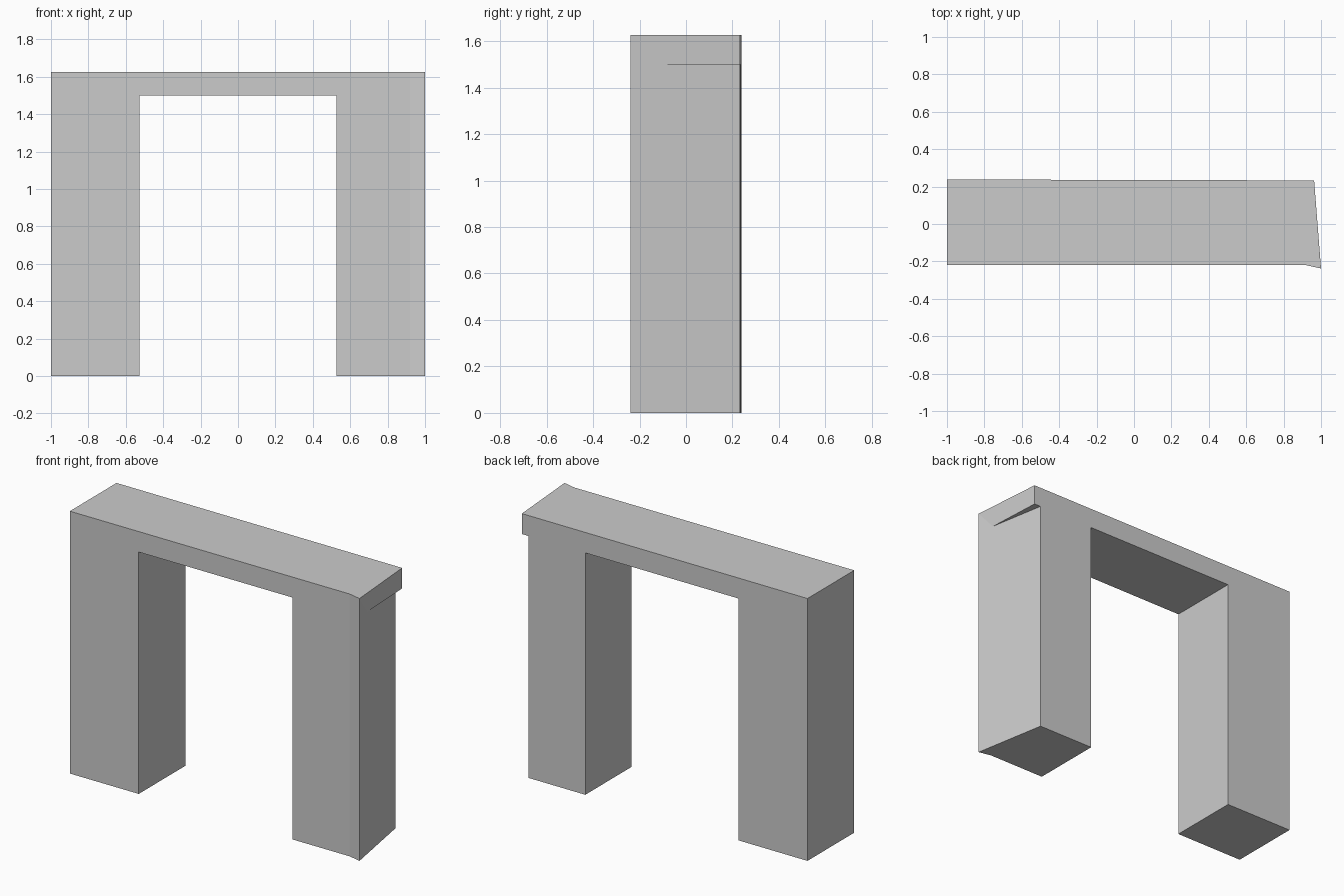
import bpy
import bmesh
from mathutils import Vector

cube = bpy.data.objects.get("Cube")
if cube:
    bpy.data.objects.remove(cube, do_unlink=True)

# One plain stone colour
stone = bpy.data.materials.new("stone_grey")
stone.use_nodes = True
colour = (0.6, 0.6, 0.6, 1)
stone.diffuse_color = colour
stone.node_tree.nodes["Principled BSDF"].inputs["Base Color"].default_value = colour

SOFFIT, TOP = 1.5, 1.627
OPENING = 0.527
FRONT = -0.22

# Plan points, counter-clockwise from above
front_right = Vector((-1, FRONT))
front_bend = Vector((0.92, FRONT))
front_corner = Vector((1, -0.238))
back_corner = Vector((0.963, 0.233))
back_right = Vector((-1, 0.238))


def on_back(x):
    """Point on the slightly skewed back line."""
    t = (x - back_right.x) / (back_corner.x - back_right.x)
    return back_right.lerp(back_corner, t)


leg_back = on_back(0.917)
ledge_tip = front_corner.lerp(leg_back, 0.23)
inner_left = [Vector((OPENING, FRONT)), on_back(OPENING)]
inner_right = [Vector((-OPENING, FRONT)), on_back(-OPENING)]


def at(points, z):
    return [(p.x, p.y, z) for p in points]


def wall(p, q, low, high):
    return at([p, q], low) + at([q, p], high)


def make_part(name, faces):
    bm = bmesh.new()
    for face in faces:
        bm.faces.new([bm.verts.new(co) for co in face])
    bmesh.ops.remove_doubles(bm, verts=bm.verts, dist=1e-5)
    mesh = bpy.data.meshes.new(name)
    bm.to_mesh(mesh)
    bm.free()
    mesh.materials.append(stone)
    bpy.context.collection.objects.link(bpy.data.objects.new(name, mesh))


def make_leg(name, outline):
    faces = [wall(p, q, 0, SOFFIT) for p, q in zip(outline, outline[1:] + outline[:1])]
    faces.append(at(outline[::-1], 0))
    make_part(name, faces)


# Legs, the left one tapering toward the back
make_leg("left_leg", [inner_left[0], front_bend, front_corner, leg_back, inner_left[1]])
make_leg("right_leg", [front_right, inner_right[0], inner_right[1], back_right])

# Lintel with a small ledge over the tapered leg
outline = [front_right, front_bend, front_corner, back_corner, back_right]
faces = [at(outline, TOP)]
for p, q in zip(outline, outline[1:] + outline[:1]):
    if p is not front_corner:
        faces.append(wall(p, q, SOFFIT, TOP))
faces.append(at([front_corner, ledge_tip], SOFFIT) + at([front_corner], TOP))
faces.append(wall(ledge_tip, back_corner, SOFFIT, TOP)[:3] + at([front_corner], TOP))
faces.append(at([leg_back, back_corner, ledge_tip], SOFFIT))
faces.append(at([inner_right[0], inner_right[1], inner_left[1], inner_left[0]], SOFFIT))
make_part("lintel", faces)
